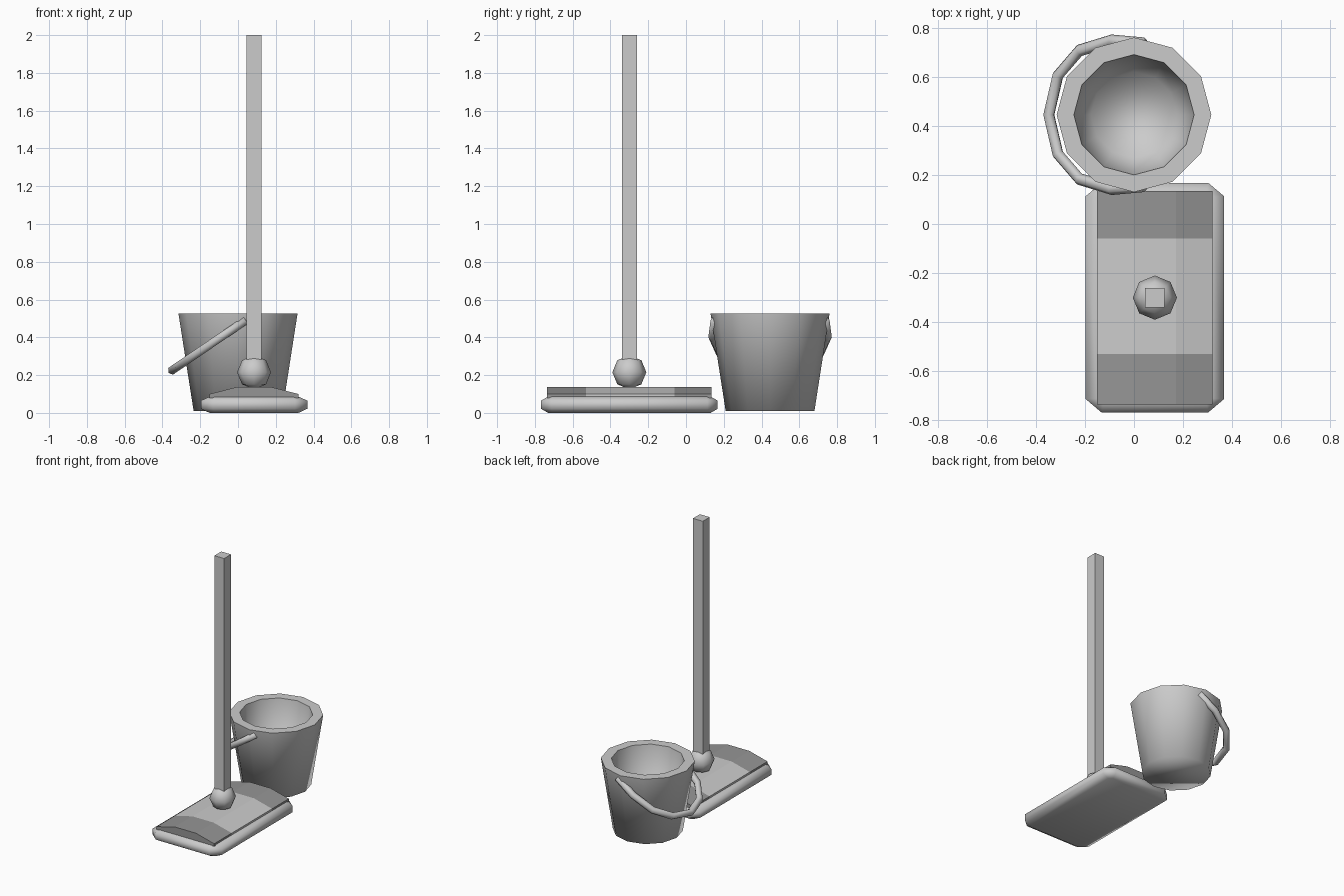
import bpy, bmesh, math
from mathutils import Vector

if "Cube" in bpy.data.objects:
    bpy.data.objects.remove(bpy.data.objects["Cube"])


def finish(bm, name, smooth=False, mat=None):
    bmesh.ops.recalc_face_normals(bm, faces=bm.faces)
    for f in bm.faces:
        f.smooth = smooth
    me = bpy.data.meshes.new(name)
    bm.to_mesh(me)
    bm.free()
    ob = bpy.data.objects.new(name, me)
    bpy.context.collection.objects.link(ob)
    if mat:
        me.materials.append(mat)
    return ob


def loft(name, rings, smooth=False, sharp=(), mat=None):
    """Skin closed rings of points in order and cap both ends."""
    bm = bmesh.new()
    vs = [[bm.verts.new(p) for p in r] for r in rings]
    n = len(vs[0])
    for a, b in zip(vs, vs[1:]):
        for i in range(n):
            j = (i + 1) % n
            bm.faces.new((a[i], a[j], b[j], b[i]))
    bm.faces.new(vs[0])
    bm.faces.new(vs[-1])
    for k in sharp:
        for i in range(n):
            bm.edges.get((vs[k][i], vs[k][(i + 1) % n])).smooth = False
    return finish(bm, name, smooth, mat)


MX, MY = 0.085, -0.30      # mop centre
BX, BY = 0.0, 0.445        # bucket centre

dark = bpy.data.materials.new("dark_grey")
dark.diffuse_color = (0.3, 0.3, 0.3, 1)
dark.use_nodes = True
dark.node_tree.nodes["Principled BSDF"].inputs["Base Color"].default_value = dark.diffuse_color


# Mop pad: box with chamfered corners and rounded rim
def octagon(hx, hy, cx, cy, z):
    pts = [(hx, hy - cy), (hx - cx, hy), (cx - hx, hy), (-hx, hy - cy),
           (-hx, cy - hy), (cx - hx, -hy), (hx - cx, -hy), (hx, cy - hy)]
    return [(MX + x, MY + y, z) for x, y in pts]


cap = (0.235, 0.43, 0.025, 0.02)
full = (0.282, 0.468, 0.065, 0.055)
loft("mop_pad", [octagon(*cap, 0.0), octagon(*full, 0.022),
                 octagon(*full, 0.065), octagon(*cap, 0.086)], smooth=True)

# Arched mop plate with two dark end clips
arch = [(-0.235, 0.08), (0.235, 0.08), (0.235, 0.10),
        (0.087, 0.138), (-0.087, 0.138), (-0.235, 0.10)]
for name, y0, y1, mat in (("front_clip", -0.735, -0.53, dark),
                          ("mop_plate", -0.53, -0.06, None),
                          ("back_clip", -0.06, 0.135, dark)):
    loft(name, [[(MX + x, y, z) for x, z in arch] for y in (y0, y1)], mat=mat)

# Ball joint
bm = bmesh.new()
bmesh.ops.create_uvsphere(bm, u_segments=8, v_segments=4, radius=0.09)
bmesh.ops.translate(bm, vec=(MX, MY, 0.215), verts=bm.verts)
finish(bm, "ball_joint", smooth=True)

# Square pole
h = 0.04
loft("mop_pole", [[(MX + x, MY + y, z) for x, y in ((-h, -h), (h, -h), (h, h), (-h, h))]
                  for z in (0.22, 2.0)])


# Bucket: twelve-sided, thick wall, open top
def circle(r, z):
    return [(BX + r * math.cos(i * math.pi / 6), BY + r * math.sin(i * math.pi / 6), z)
            for i in range(12)]


loft("bucket", [circle(0.235, 0.01), circle(0.315, 0.525),
                circle(0.245, 0.525), circle(0.175, 0.08)], smooth=True, sharp=(1, 2))

# Bucket handle: tilted bail swept along a mirrored half path
half = [(0.04, 0.29), (-0.09, 0.302), (-0.222, 0.262), (-0.31, 0.16), (-0.347, 0.0)]
path = half + [(x, -y) for x, y in reversed(half[:-1])]
path = [Vector((BX + x, BY + y, 0.49 + (x - 0.04) * 0.68)) for x, y in path]
normal = Vector((-0.68, 0, 1)).normalized()
rings = []
for i, p in enumerate(path):
    tangent = (path[min(i + 1, len(path) - 1)] - path[max(i - 1, 0)]).normalized()
    side = tangent.cross(normal)
    rings.append([p + 0.025 * (math.cos(a) * side + math.sin(a) * normal)
                  for a in (k * math.pi / 3 for k in range(6))])
loft("bucket_handle", rings, smooth=True)
